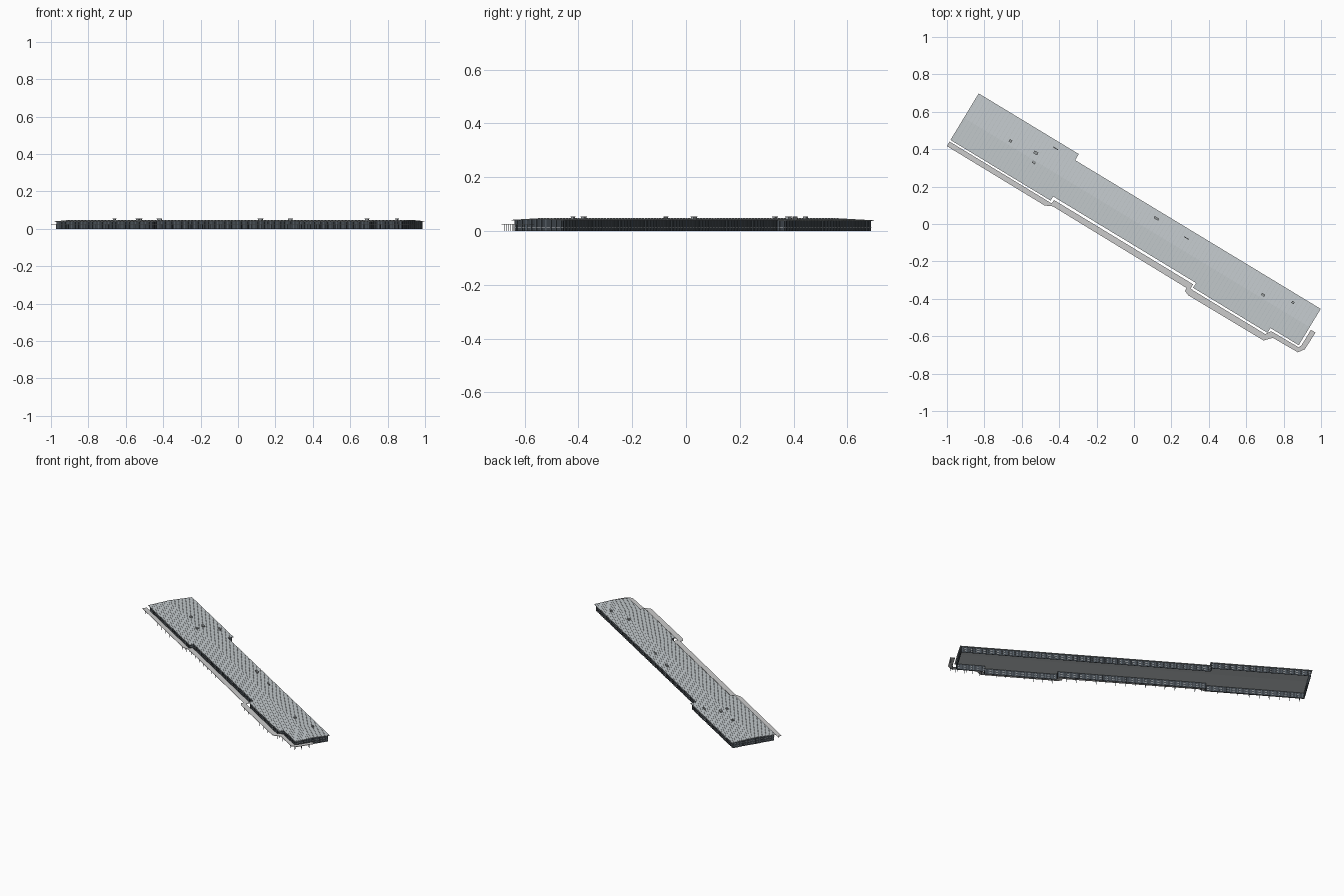
import bpy, bmesh, math
from mathutils import Vector, Matrix

if "Cube" in bpy.data.objects:
    bpy.data.objects.remove(bpy.data.objects["Cube"])

# Everything is laid out along a local length axis u and depth axis v, then turned in plan
ROT = Matrix.Rotation(-math.radians(31.2), 4, 'Z')
RIDGE_V, RIDGE_Z, SLOPE = 0.015, 0.047, 0.05


def roof_z(v):
    return RIDGE_Z - SLOPE * abs(v - RIDGE_V)


def material(name, col):
    m = bpy.data.materials.new(name)
    m.diffuse_color = (*col, 1)
    m.use_nodes = True
    m.node_tree.nodes["Principled BSDF"].inputs["Base Color"].default_value = m.diffuse_color
    return m


ROOF = material("roof_metal", (0.56, 0.60, 0.62))
SEAM = material("seam_metal", (0.48, 0.52, 0.54))
WALL = material("dark_cladding", (0.045, 0.055, 0.065))
TRIM = material("wall_trim", (0.09, 0.11, 0.13))
CANOPY = material("canopy_sheet", (0.62, 0.63, 0.64))
UNIT = material("roof_unit_metal", (0.3, 0.32, 0.33))


def finish(bm, name, mat):
    bmesh.ops.recalc_face_normals(bm, faces=bm.faces)
    bm.transform(ROT)
    me = bpy.data.meshes.new(name)
    bm.to_mesh(me)
    bm.free()
    me.materials.append(mat)
    ob = bpy.data.objects.new(name, me)
    bpy.context.collection.objects.link(ob)
    return ob


def loft(bm, a, b, closed=True):
    """Join two matching point rings into a solid."""
    va, vb = [bm.verts.new(p) for p in a], [bm.verts.new(p) for p in b]
    n = len(a)
    for i in range(n):
        bm.faces.new((va[i], va[(i + 1) % n], vb[(i + 1) % n], vb[i]))
    if closed:
        bm.faces.new(va)
        bm.faces.new(vb)


def box(bm, c, s, ang=0.0):
    m = Matrix.Translation(c) @ Matrix.Rotation(ang, 4, 'Z') @ Matrix.Diagonal((*s, 1))
    bmesh.ops.create_cube(bm, size=1, matrix=m)


# Roof: low gable sections of different depth sharing one ridge
SECTIONS = [(-1.072, -0.446, -0.124, 0.167), (-0.446, 0.447, -0.098, 0.129),
            (0.447, 0.912, -0.128, 0.129), (0.912, 1.089, -0.098, 0.129)]


def profile(u, v0, v1, up, down):
    vs = (v0, RIDGE_V, v1)
    return ([(u, v, roof_z(v) + up) for v in vs] +
            [(u, v, roof_z(v) - down) for v in reversed(vs)])


bm = bmesh.new()
for u0, u1, v0, v1 in SECTIONS:
    loft(bm, profile(u0, v0, v1, 0, 0.003), profile(u1, v0, v1, 0, 0.003))
finish(bm, "roof", ROOF)

# Standing seams across the roof
bm = bmesh.new()
for u0, u1, v0, v1 in SECTIONS:
    n = round((u1 - u0) / 0.021)
    for i in range(n):
        u = u0 + (i + 0.5) * (u1 - u0) / n
        loft(bm, profile(u - 0.0008, v0, v1, 0.0006, 0.0005),
             profile(u + 0.0008, v0, v1, 0.0006, 0.0005))
finish(bm, "roof_seams", SEAM)

# Walls: thin shell, open underneath, following the stepped plan
I = 0.008
PLAN = [(-1.072 + I, -0.124 + I), (-0.446 - I, -0.124 + I), (-0.446 - I, -0.098 + I),
        (0.447 + I, -0.098 + I), (0.447 + I, -0.128 + I), (0.912 - I, -0.128 + I),
        (0.912 - I, -0.098 + I), (1.089 - I, -0.098 + I), (1.089 - I, RIDGE_V),
        (1.089 - I, 0.129 - I), (-0.446 - I, 0.129 - I), (-0.446 - I, 0.167 - I),
        (-1.072 + I, 0.167 - I), (-1.072 + I, RIDGE_V)]
bm = bmesh.new()
loft(bm, [(u, v, 0) for u, v in PLAN], [(u, v, roof_z(v) - 0.002) for u, v in PLAN], False)
walls = finish(bm, "walls", WALL)
sol = walls.modifiers.new("thickness", 'SOLIDIFY')
sol.thickness = 0.002
sol.offset = -1

# Wall pilasters and horizontal rails
pil, rails = bmesh.new(), bmesh.new()
for i, p in enumerate(PLAN):
    a, b = Vector(p), Vector(PLAN[(i + 1) % len(PLAN)])
    d = b - a
    ang = math.atan2(d.y, d.x)
    n = max(1, round(d.length / 0.0207))
    for k in range(n):
        c = a + d * ((k + 0.5) / n)
        h = roof_z(c.y) - 0.003
        box(pil, (c.x, c.y, h / 2), (0.005, 0.005, h), ang)
    c = (a + b) / 2
    for z in (0.012, 0.026):
        box(rails, (c.x, c.y, z), (d.length, 0.003, 0.0012), ang)
finish(pil, "wall_pilasters", TRIM)
finish(rails, "wall_rails", CANOPY)

# Front canopy: strip between outer and inner edge lines, wrapping the right-hand end
EDGE = [((-1.072, -0.162), (-1.072, -0.134)), ((-0.46, -0.163), (-0.434, -0.134)),
        ((-0.42, -0.144), (-0.432, -0.112)), ((0.418, -0.147), (0.437, -0.112)),
        ((0.418, -0.165), (0.437, -0.138)), ((0.445, -0.176), (0.458, -0.140)),
        ((0.915, -0.174), (0.905, -0.140)), ((0.950, -0.136), (0.925, -0.110)),
        ((1.105, -0.133), (1.095, -0.108)), ((1.128, -0.100), (1.102, -0.090)),
        ((1.131, 0.006), (1.102, 0.006))]
bm = bmesh.new()
rings = [[bm.verts.new((*p, z)) for p, z in ((o, 0.024), (q, 0.024), (q, 0.0265), (o, 0.0265))]
         for o, q in EDGE]
for r, s in zip(rings, rings[1:]):
    for k in range(4):
        j = (k + 1) % 4
        bm.faces.new((r[k], r[j], s[j], s[k]))
bm.faces.new(rings[0])
bm.faces.new(rings[-1])
finish(bm, "canopy", CANOPY)

# Canopy posts in pairs
bm = bmesh.new()
for (o0, q0), (o1, q1) in zip(EDGE, EDGE[1:]):
    o0, q0, o1, q1 = map(Vector, (o0, q0, o1, q1))
    n = round((o1 - o0).length / 0.06)
    for k in range(n):
        t = (k + 0.5) / n
        o, q = o0.lerp(o1, t), q0.lerp(q1, t)
        for w in (0.2, 0.8):
            c = o.lerp(q, w)
            box(bm, (c.x, c.y, 0.012), (0.0015, 0.0015, 0.024))
finish(bm, "canopy_posts", TRIM)

# Rooftop units and low duct upstands (plan position, size)
UNITS = [(-0.66, 0.444, 0.016, 0.014), (-0.525, 0.38, 0.024, 0.016),
         (-0.535, 0.33, 0.02, 0.014), (-0.42, 0.405, 0.032, 0.004),
         (0.12, 0.03, 0.028, 0.012), (0.28, -0.075, 0.030, 0.004),
         (0.69, -0.38, 0.02, 0.015), (0.85, -0.42, 0.015, 0.012)]
bm = bmesh.new()
inv = ROT.inverted()
for x, y, su, sv in UNITS:
    c = inv @ Vector((x, y, 0))
    z0 = roof_z(c.y) - 0.002
    box(bm, (c.x, c.y, (z0 + 0.0525) / 2), (su * 0.85, sv * 0.85, 0.0525 - z0))
    box(bm, (c.x, c.y, 0.0535), (su, sv, 0.002))
finish(bm, "rooftop_units", UNIT)
